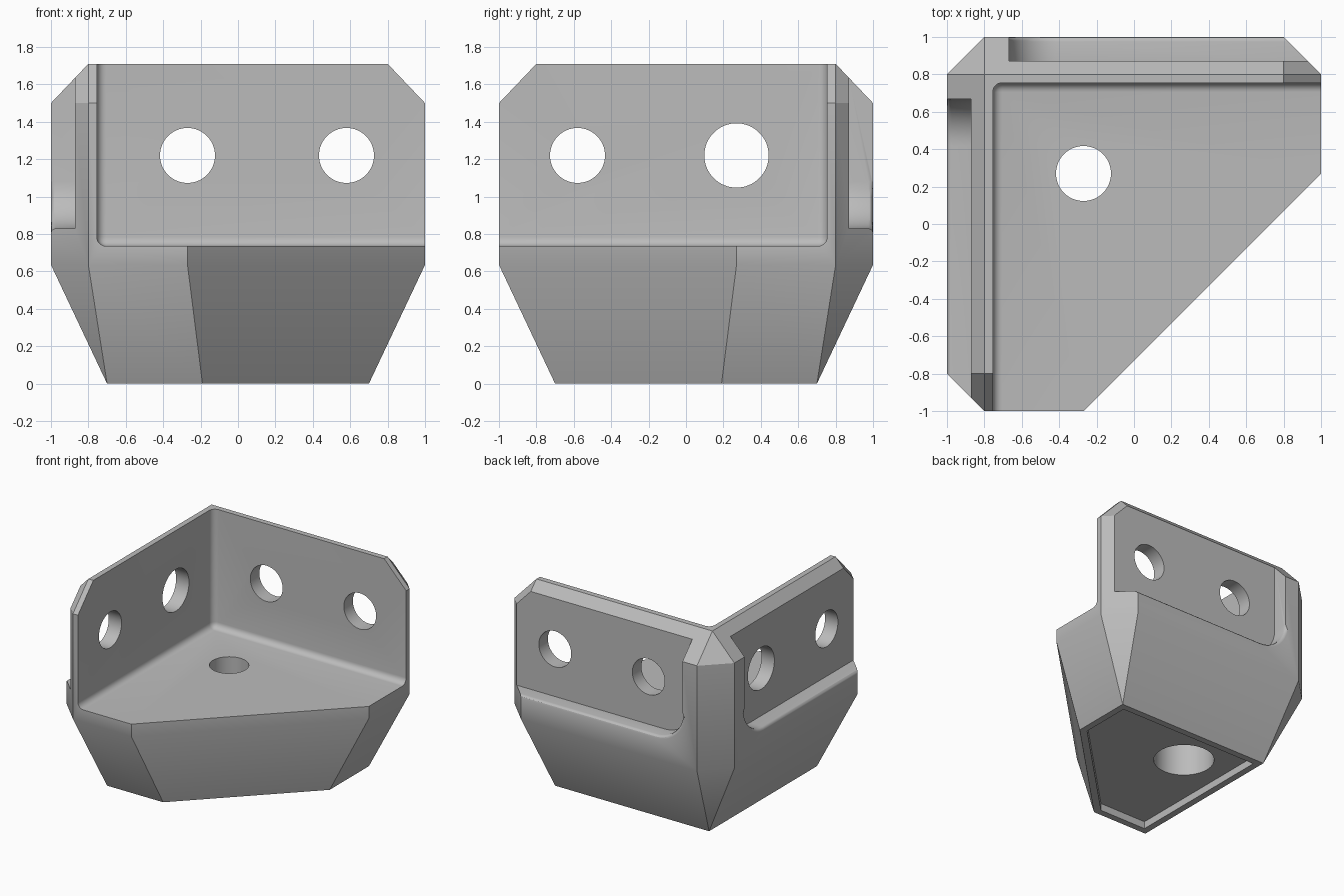
import bpy, bmesh, math
from mathutils import Matrix, Vector

cube = bpy.data.objects.get("Cube")
if cube:
    bpy.data.objects.remove(cube, do_unlink=True)

FLOOR, LEDGE, SHOULDER, TOP = 0.735, 0.83, 1.5, 1.71
INNER, WALL_OUT, COLUMN = 0.755, 0.872, 0.668

grey = bpy.data.materials.new("plain_grey")
grey.use_nodes = True
colour = (0.5, 0.5, 0.5, 1)
grey.diffuse_color = colour
grey.node_tree.nodes["Principled BSDF"].inputs["Base Color"].default_value = colour


def make_object(name, bm):
    bmesh.ops.recalc_face_normals(bm, faces=bm.faces)
    mesh = bpy.data.meshes.new(name)
    bm.to_mesh(mesh)
    bm.free()
    mesh.materials.append(grey)
    obj = bpy.data.objects.new(name, mesh)
    bpy.context.collection.objects.link(obj)
    return obj


def prism(name, ring, offset):
    """Closed solid from a ring of points swept along an offset."""
    bm = bmesh.new()
    face = bm.faces.new([bm.verts.new(p) for p in ring])
    swept = bmesh.ops.extrude_face_region(bm, geom=[face])
    verts = [v for v in swept["geom"] if isinstance(v, bmesh.types.BMVert)]
    bmesh.ops.translate(bm, verts=verts, vec=offset)
    if not face.is_valid or len(bm.faces) < len(ring) + 2:
        bm.faces.new([v for v in bm.verts if v not in verts])
    return make_object(name, bm)


def drill(name, centre, radius, depth, axis):
    bm = bmesh.new()
    turn = Vector((0, 0, 1)).rotation_difference(Vector(axis)).to_matrix().to_4x4()
    bmesh.ops.create_cone(bm, cap_ends=True, segments=64, radius1=radius, radius2=radius,
                          depth=depth, matrix=Matrix.Translation(centre) @ turn)
    return make_object(name, bm)


def cut(body, cutter):
    cutter.hide_render = True
    mod = body.modifiers.new("cut", "BOOLEAN")
    mod.operation, mod.solver, mod.object = "DIFFERENCE", "EXACT", cutter
    bpy.context.view_layer.objects.active = body
    bpy.ops.object.modifier_apply(modifier=mod.name)
    bpy.data.objects.remove(cutter, do_unlink=True)


# Solid body: tapered foot, straight middle, chamfered top
foot = [(-.7, .7), (.7, .7), (.7, .19), (-.19, -.7), (-.7, -.7)]
middle = [(-1, -.8), (-1, .8), (-.8, 1), (.8, 1), (1, .8), (1, .27), (-.27, -1), (-.8, -1)]
crown = [(-.8, .8), (.8, .8), (.8, .27), (-.27, -.8), (-.8, -.8)]
bm = bmesh.new()
for outline, z in ((foot, 0), (middle, 0.635), (middle, SHOULDER), (crown, TOP)):
    for x, y in outline:
        bm.verts.new((x, y, z))
bmesh.ops.convex_hull(bm, input=bm.verts)
bmesh.ops.dissolve_limit(bm, angle_limit=math.radians(1), verts=bm.verts, edges=bm.edges)
body = make_object("corner_bracket", bm)

# Inner space with filleted corners
bm = bmesh.new()
bmesh.ops.create_cube(bm, size=3)
bmesh.ops.translate(bm, verts=bm.verts, vec=(1.5 - INNER, INNER - 1.5, 1.5 + FLOOR))
bmesh.ops.bevel(bm, geom=bm.edges[:], offset=0.05, segments=6, profile=0.5, affect="EDGES")
cut(body, make_object("inner_cutter", bm))

# Outer pockets on both walls, rounded where the ledge meets the column
R = 0.25
profile = [(-2, 3), (-2, LEDGE)]
for i in range(11):
    a = math.pi / 2 * i / 10
    profile.append((COLUMN - R + R * math.sin(a), LEDGE + R - R * math.cos(a)))
profile.append((COLUMN, 3))
cut(body, prism("side_pocket_cutter", [(-WALL_OUT, t, z) for t, z in profile], (-1, 0, 0)))
cut(body, prism("back_pocket_cutter", [(-t, WALL_OUT, z) for t, z in profile], (0, 1, 0)))

# Shallow recess under the foot
rim = 0.055
d = rim * math.tan(math.pi / 8)
s = 0.7 - rim
recess = [(-s, s), (s, s), (s, .19 + d), (-.19 - d, -s), (-s, -s)]
cut(body, prism("foot_recess_cutter", [(x, y, -0.1) for x, y in recess], (0, 0, 0.16)))

# Screw holes: two per wall, one through the floor with a wide counterbore
for x in (-.27, .58):
    cut(body, drill("back_hole_cutter", (x, 0.8, 1.22), 0.147, 0.6, (0, 1, 0)))
for y, r in ((-.58, 0.147), (.27, 0.172)):
    cut(body, drill("side_hole_cutter", (-0.8, y, 1.22), r, 0.6, (1, 0, 0)))
cut(body, drill("floor_hole_cutter", (-.27, .27, 0.5), 0.147, 2, (0, 0, 1)))
cut(body, drill("counterbore_cutter", (-.27, .27, 0.2), 0.23, 0.6, (0, 0, 1)))

# Soft outer lip around each pocket
bm = bmesh.new()
bm.from_mesh(body.data)
bmesh.ops.remove_doubles(bm, verts=bm.verts, dist=0.0001)


def on_lip(v):
    x, y, z = v.co
    outside = min(abs(x + 1), abs(y - 1)) < 0.002
    return outside and LEDGE - 0.01 < z < SHOULDER + 0.15 and y - x < 1 + COLUMN + 0.01


lip = [e for e in bm.edges if all(on_lip(v) for v in e.verts)
       and max(v.co.z for v in e.verts) < SHOULDER + 0.01
       and not any(abs(v.co.z - SHOULDER) < 0.005 for v in e.verts)]
bmesh.ops.bevel(bm, geom=lip, offset=0.025, segments=3, profile=0.5, affect="EDGES",
                clamp_overlap=True)
bm.to_mesh(body.data)
bm.free()

# Smooth fillets and holes, keep edges crisp
body.data.materials.clear()
body.data.materials.append(grey)
for p in body.data.polygons:
    p.material_index = 0
for o in bpy.context.selected_objects:
    o.select_set(False)
body.select_set(True)
bpy.context.view_layer.objects.active = body
bpy.ops.object.shade_smooth_by_angle(angle=math.radians(30))
